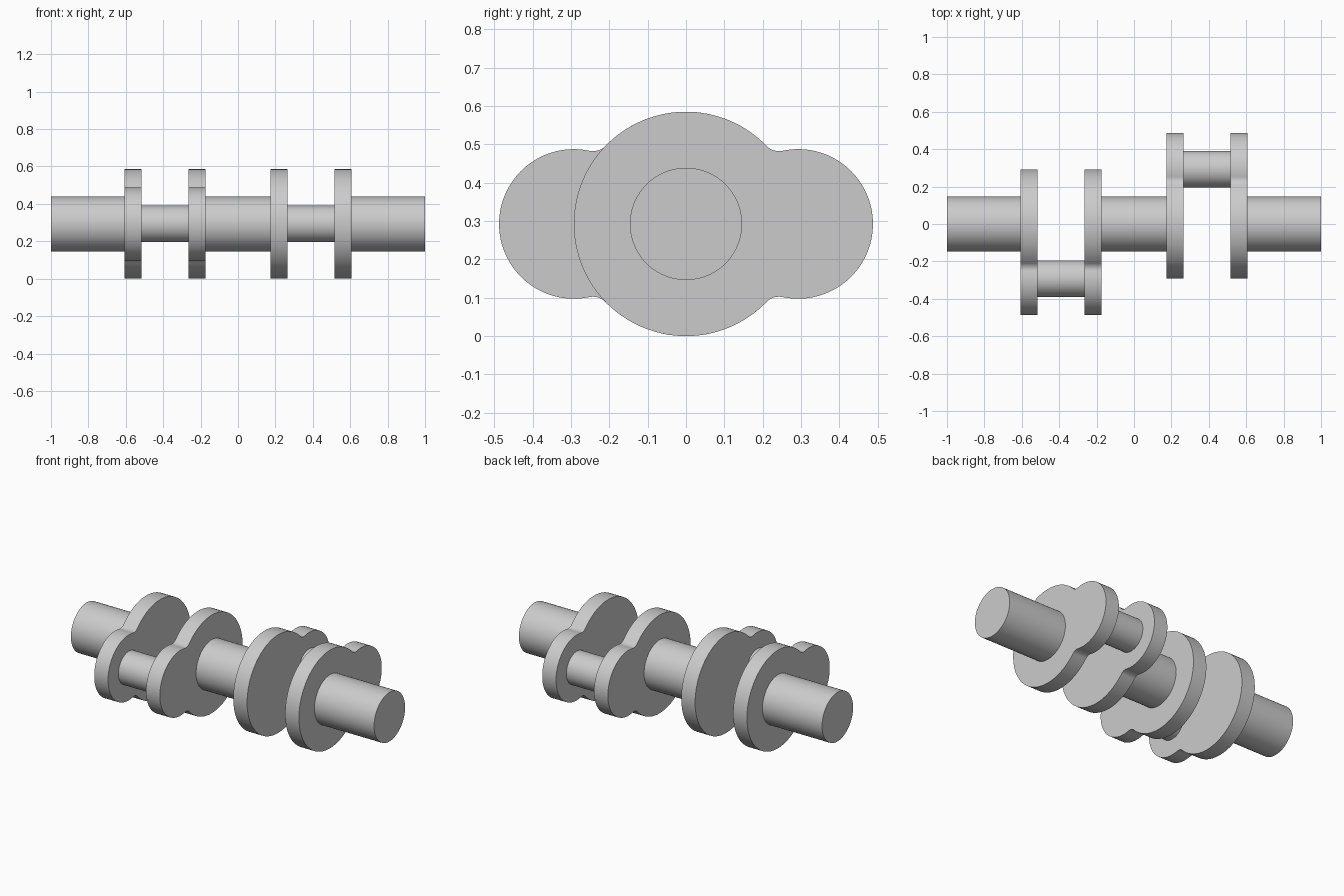
import bpy
import bmesh
from math import acos, atan2, cos, hypot, pi, sin, sqrt

cube = bpy.data.objects.get("Cube")
if cube:
    bpy.data.objects.remove(cube, do_unlink=True)

U = 2 / 20.5            # design unit
AXIS_Z = 3 * U          # shaft centre height
THROW = 3 * U           # crank pin offset
DISC_R, LOBE_R = 3 * U, 2 * U
FILLET = 0.045
WEB_IN, WEB_OUT = (0.174, 0.265), (0.516, 0.607)

steel = bpy.data.materials.new("light grey steel")
steel.use_nodes = True
grey = (0.6, 0.6, 0.6, 1)
steel.diffuse_color = grey
steel.node_tree.nodes["Principled BSDF"].inputs["Base Color"].default_value = grey


def arc(cy, cz, r, a0, a1, n):
    """Points on an arc in the y-z plane, both ends included."""
    return [(cy + r * cos(a0 + (a1 - a0) * i / n),
             cz + r * sin(a0 + (a1 - a0) * i / n)) for i in range(n + 1)]


def extrude(name, outline, x0, x1):
    """Solid with a y-z outline between two x positions."""
    bm = bmesh.new()
    face = bm.faces.new([bm.verts.new((x0, y, z + AXIS_Z)) for y, z in outline])
    ext = bmesh.ops.extrude_face_region(bm, geom=[face], use_keep_orig=True)
    moved = [g for g in ext["geom"] if isinstance(g, bmesh.types.BMVert)]
    bmesh.ops.translate(bm, verts=moved, vec=(x1 - x0, 0, 0))
    bmesh.ops.recalc_face_normals(bm, faces=bm.faces)
    mesh = bpy.data.meshes.new(name)
    bm.to_mesh(mesh)
    bm.free()
    mesh.materials.append(steel)
    obj = bpy.data.objects.new(name, mesh)
    bpy.context.collection.objects.link(obj)
    bpy.ops.object.select_all(action="DESELECT")
    obj.select_set(True)
    bpy.context.view_layer.objects.active = obj
    bpy.ops.object.shade_smooth_by_angle(angle=pi / 6)


def cylinder(name, r, cy, x0, x1):
    extrude(name, arc(cy, 0, r, 0, 2 * pi, 96)[:-1], x0, x1)


def web_outline(side):
    """Disc and pin lobe joined by tangent fillets; side is the lobe's y sign."""
    a, b = DISC_R + FILLET, LOBE_R + FILLET
    fy = (THROW ** 2 + a ** 2 - b ** 2) / (2 * THROW)
    fz = sqrt(a ** 2 - fy ** 2)
    disc_a = atan2(fz, fy)
    lobe_a = atan2(fz, fy - THROW)
    # upper half runs from the lobe tip, over the neck, to the back of the disc
    upper = arc(THROW, 0, LOBE_R, 0, lobe_a, 32)
    upper += arc(fy, fz, FILLET, lobe_a - pi, disc_a - pi, 10)[1:]
    upper += arc(0, 0, DISC_R, disc_a, pi, 48)[1:]
    lower = [(y, -z) for y, z in reversed(upper[1:-1])]
    return [(y * side, z) for y, z in upper + lower]


# Main journals
cylinder("centre_journal", 1.5 * U, 0, -WEB_IN[0], WEB_IN[0])
for side, label in ((1, "left"), (-1, "right")):
    cylinder(label + "_journal", 1.5 * U, 0, side * WEB_OUT[1], side)
    # Crank throw: two webs and the pin between them
    extrude(label + "_inner_web", web_outline(side), side * WEB_IN[0], side * WEB_IN[1])
    extrude(label + "_outer_web", web_outline(side), side * WEB_OUT[0], side * WEB_OUT[1])
    cylinder(label + "_crank_pin", U, side * THROW, side * WEB_IN[1], side * WEB_OUT[0])
